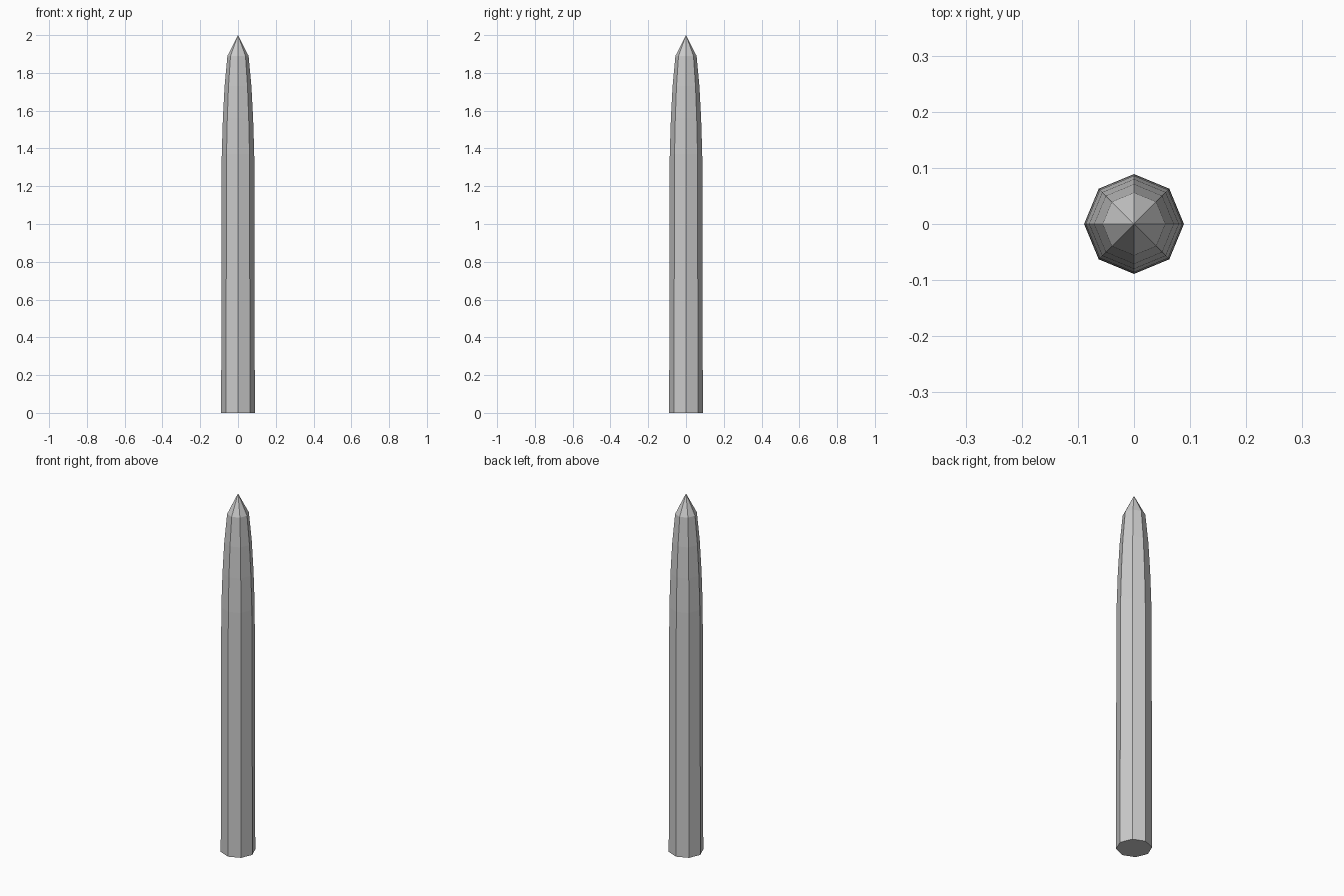
import bpy, bmesh
from math import cos, sin, tau

if "Cube" in bpy.data.objects:
    bpy.data.objects.remove(bpy.data.objects["Cube"])

SIDES = 8
# (height, radius) rings of the shaft, tapering towards the point
PROFILE = [(0, 0.089), (0.7, 0.088), (1.37, 0.086), (1.56, 0.080),
           (1.73, 0.071), (1.89, 0.056)]
TIP = 2.0

bm = bmesh.new()
# octagonal shaft
rings = [[bm.verts.new((r * cos(tau * i / SIDES), r * sin(tau * i / SIDES), z))
          for i in range(SIDES)] for z, r in PROFILE]
bm.faces.new(rings[0][::-1])
for low, high in zip(rings, rings[1:]):
    for i in range(SIDES):
        j = (i + 1) % SIDES
        bm.faces.new((low[i], low[j], high[j], high[i]))
# pointed tip
tip = bm.verts.new((0, 0, TIP))
for i in range(SIDES):
    bm.faces.new((rings[-1][i], rings[-1][(i + 1) % SIDES], tip))

mesh = bpy.data.meshes.new("pointed_stake")
bm.to_mesh(mesh)
bm.free()
bpy.context.collection.objects.link(bpy.data.objects.new("pointed_stake", mesh))
